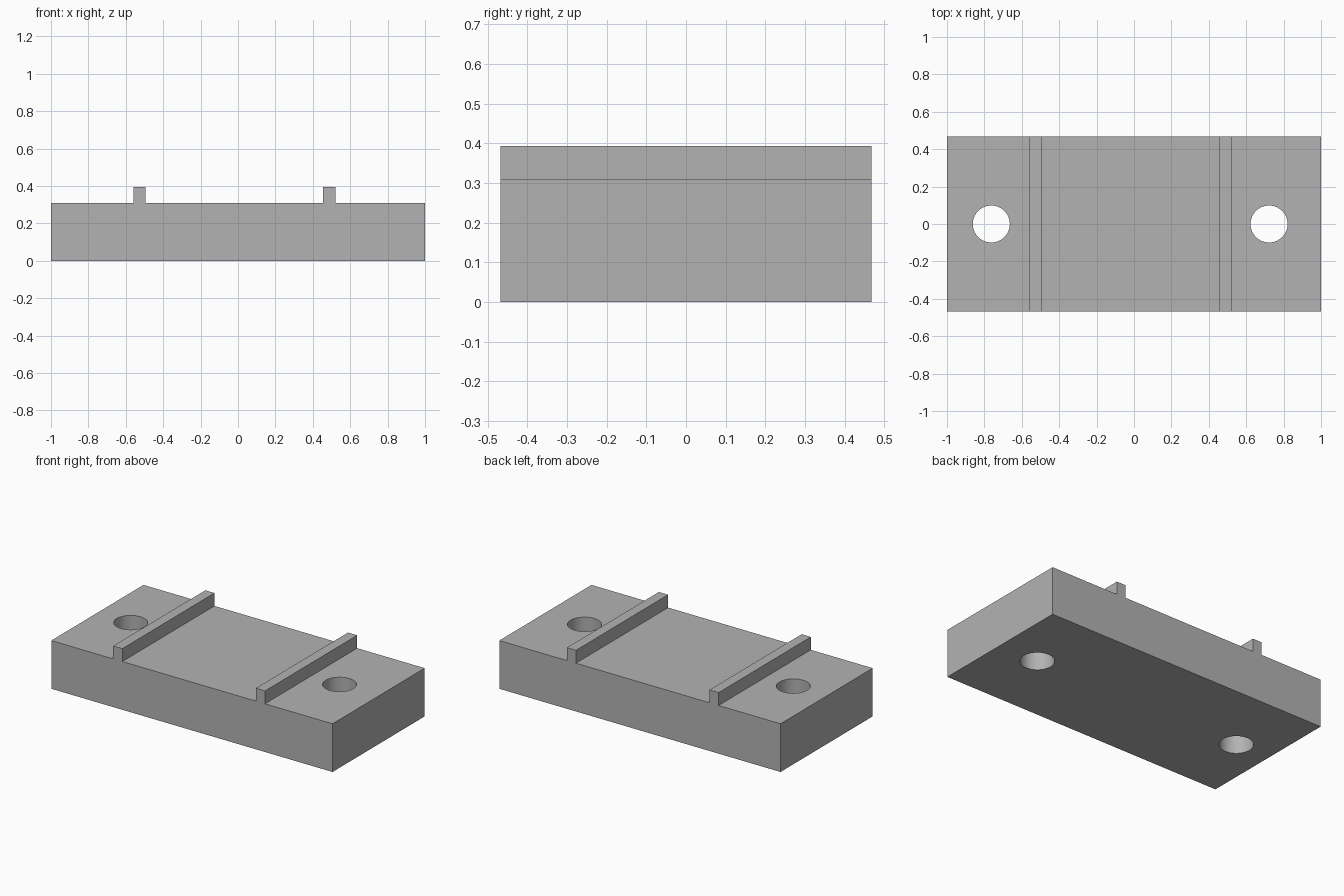
import bpy

cube = bpy.data.objects.get("Cube")
if cube:
    bpy.data.objects.remove(cube, do_unlink=True)

DEPTH = 0.936
BASE_H = 0.31
TOP = 0.393

grey = bpy.data.materials.new("plain_grey")
grey.use_nodes = True
colour = (0.45, 0.45, 0.45, 1)
grey.diffuse_color = colour
grey.node_tree.nodes["Principled BSDF"].inputs["Base Color"].default_value = colour


def box(name, x0, x1, z0, z1):
    bpy.ops.mesh.primitive_cube_add(size=1, location=((x0 + x1) / 2, 0, (z0 + z1) / 2))
    ob = bpy.context.object
    ob.name = name
    ob.scale = (x1 - x0, DEPTH, z1 - z0)
    bpy.ops.object.transform_apply(location=False, rotation=False, scale=True)
    ob.data.materials.append(grey)
    return ob


# Base block
base = box("base_block", -1, 1, 0, BASE_H)

# Bolt holes through the base
for side, x in (("right", -0.763), ("left", 0.722)):
    bpy.ops.mesh.primitive_cylinder_add(vertices=64, radius=0.099, depth=1, location=(x, 0, BASE_H / 2))
    cutter = bpy.context.object
    cutter.name = side + "_hole_cutter"
    cutter.data.materials.append(grey)
    cutter.hide_render = True
    cutter.hide_viewport = True
    cut = base.modifiers.new(side + "_hole", "BOOLEAN")
    cut.operation = "DIFFERENCE"
    cut.solver = "EXACT"
    cut.object = cutter

# Apply the holes, then smooth their walls while keeping edges sharp
bpy.ops.object.select_all(action="DESELECT")
base.select_set(True)
bpy.context.view_layer.objects.active = base
for name in [m.name for m in base.modifiers]:
    bpy.ops.object.modifier_apply(modifier=name)
bpy.ops.object.shade_smooth_by_angle()
for side in ("right", "left"):
    bpy.data.objects.remove(bpy.data.objects[side + "_hole_cutter"], do_unlink=True)

# Raised ribs across the top
box("right_rib", -0.56, -0.495, BASE_H, TOP)
box("left_rib", 0.455, 0.52, BASE_H, TOP)
